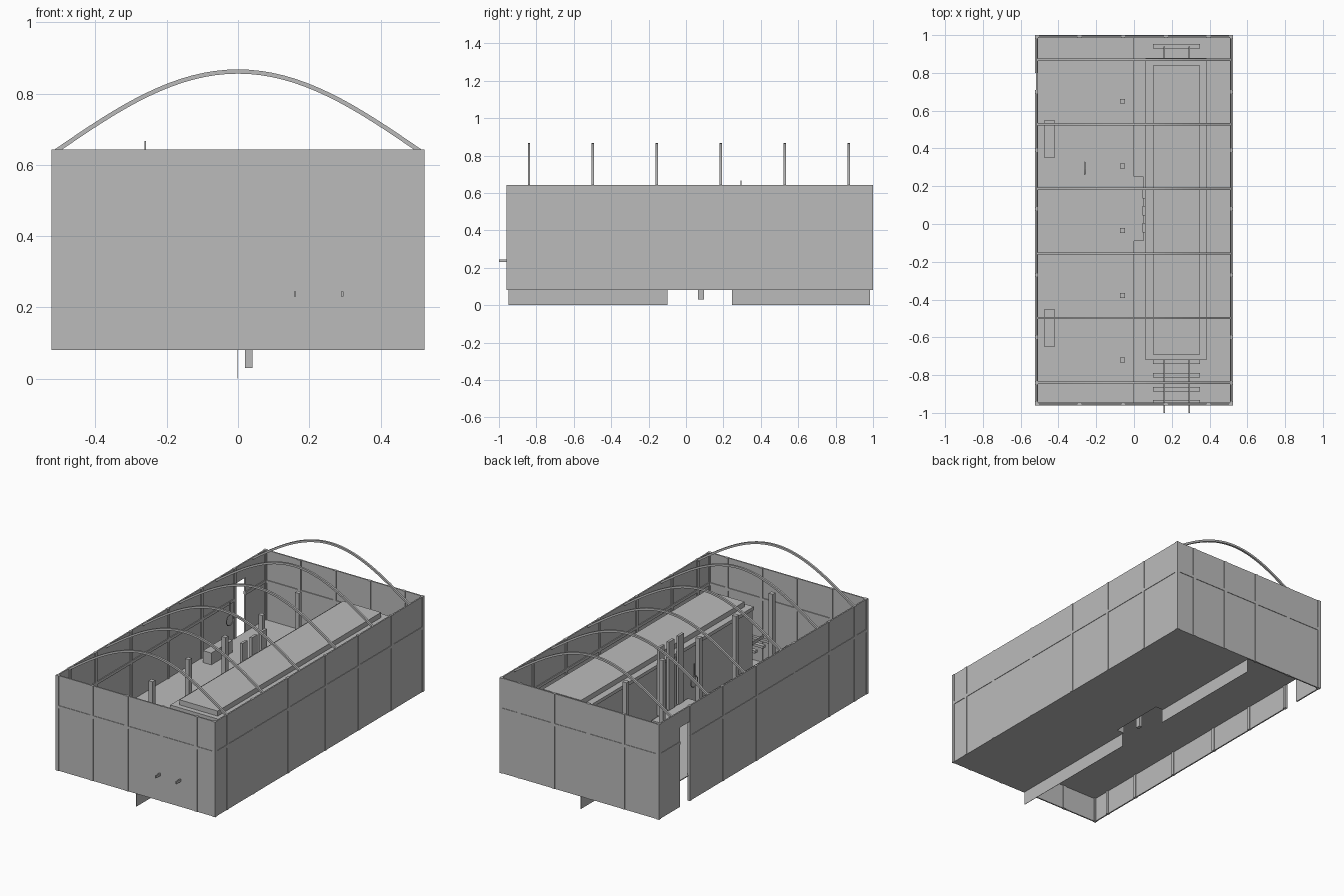
import bpy
import bmesh
import math

old = bpy.data.objects.get("Cube")
if old:
    bpy.data.objects.remove(old, do_unlink=True)

grey = bpy.data.materials.new("plain grey")
grey.use_nodes = True
grey.diffuse_color = (0.5, 0.5, 0.5, 1)
grey.node_tree.nodes["Principled BSDF"].inputs["Base Color"].default_value = (0.5, 0.5, 0.5, 1)


def finish(name, bm):
    bmesh.ops.recalc_face_normals(bm, faces=bm.faces)
    mesh = bpy.data.meshes.new(name)
    bm.to_mesh(mesh)
    bm.free()
    mesh.materials.append(grey)
    ob = bpy.data.objects.new(name, mesh)
    bpy.context.collection.objects.link(ob)
    return ob


def boxes(name, spans):
    """One object made of boxes, each given as x, y and z ranges."""
    bm = bmesh.new()
    for span in spans:
        made = bmesh.ops.create_cube(bm, size=1)["verts"]
        for v in made:
            v.co = [lo + (hi - lo) * (c + 0.5) for c, (lo, hi) in zip(v.co, span)]
    return finish(name, bm)


X, FRONT, BACK = 0.523, -0.96, 1.0
BASE, TOP, DECK = 0.08, 0.643, 0.23
REC, THICK = 0.003, 0.011
FULL = (BASE, TOP)
BEAM = (0.45, 0.467)
DOOR = (0.71, 0.80)
HEAD = 0.55


def around(c, w):
    return (c - w / 2, c + w / 2)


# Thin outer walls, with a doorway on the right side
inner = (-X + REC, X - REC)
boxes("front_wall", [(inner, (FRONT + REC, FRONT + THICK), FULL)])
boxes("back_wall", [(inner, (BACK - THICK, BACK - REC), FULL)])
boxes("left_wall", [((X - THICK, X - REC), (FRONT + REC, BACK - REC), FULL)])
right = (-X + REC, -X + THICK)
boxes("right_wall", [
    (right, (FRONT + REC, DOOR[0]), FULL),
    (right, (DOOR[1], BACK - REC), FULL),
    (right, DOOR, (HEAD, TOP))])

# Wall posts and the horizontal beams between them
end_x = (-0.513, -0.288, -0.057, 0.17, 0.395, 0.513)
side_y = (-0.95, -0.84, -0.60, -0.27, 0.08, 0.39, 0.70, 0.99)
for name, ys in (("front", (FRONT, FRONT + 0.016)), ("back", (BACK - 0.016, BACK))):
    boxes(name + "_wall_posts", [(around(x, 0.02), ys, FULL) for x in end_x])
    boxes(name + "_wall_beam", [((-X, X), ys, BEAM)])
for name, xs in (("left", (X - 0.016, X)), ("right", (-X, -X + 0.016))):
    boxes(name + "_wall_posts", [(xs, around(y, 0.018), FULL) for y in side_y])
    if name == "left":
        parts = [(FRONT, BACK)]
    else:
        parts = [(FRONT, DOOR[0]), (DOOR[1], BACK)]
    boxes(name + "_wall_beam", [(xs, ys, BEAM) for ys in parts])


# Roof arches
def arch(name, y, w=0.012, thick=0.012, steps=32):
    bm = bmesh.new()
    rings = []
    for i in range(steps + 1):
        x = -0.515 + 1.03 * i / steps
        a = math.pi * x / 1.03
        z = TOP + 0.225 * math.cos(a)
        slope = -0.225 * math.pi / 1.03 * math.sin(a)
        n = math.hypot(1, slope)
        ring = []
        for dy, d in ((-1, 0), (1, 0), (1, 1), (-1, 1)):
            down = d * thick / n
            ring.append(bm.verts.new((x + slope * down, y + dy * w / 2, z - down)))
        rings.append(ring)
    for a, b in zip(rings, rings[1:]):
        for k in range(4):
            bm.faces.new((a[k], a[k - 1], b[k - 1], b[k]))
    bm.faces.new(rings[0])
    bm.faces.new(rings[-1])
    finish(name, bm)


for i in range(6):
    arch("roof_arch_%d" % (i + 1), -0.84 + 0.342 * i)

# Raised deck on the right, low floor on the left with a notch cut out
NOTCH = (-0.09, 0.25)
ys = (FRONT + THICK, BACK - THICK)
boxes("raised_deck", [((-X + THICK, 0), ys, (DECK - 0.005, DECK)),
                      ((0, 0.05), NOTCH, (DECK - 0.005, DECK))])
low = (BASE, BASE + 0.005)
boxes("low_floor", [((0.05, X - THICK), ys, low),
                    ((0, 0.05), (ys[0], NOTCH[0]), low),
                    ((0, 0.05), (NOTCH[1], ys[1]), low)])
boxes("deck_riser", [((-0.002, 0), (-0.95, -0.10), (0, DECK)),
                     ((-0.002, 0), (0.245, 0.985), (0, DECK)),
                     ((0.048, 0.05), NOTCH, (BASE, DECK)),
                     ((0, 0.05), around(NOTCH[0], 0.002), (BASE, DECK)),
                     ((0, 0.05), around(NOTCH[1], 0.002), (BASE, DECK))])

# Long chamber with a stepped lid
boxes("chamber_body", [((0.065, 0.38), (-0.715, 0.875), (BASE, 0.51))])
boxes("chamber_rim", [((0.06, 0.385), (-0.72, 0.88), (0.51, 0.53))])
boxes("chamber_lid", [((0.10, 0.35), (-0.69, 0.84), (0.53, 0.56))])

# Track running through the chamber
boxes("track_rails", [(around(x, 0.007), (-1.0, 0.94), (0.23, 0.245)) for x in (0.16, 0.293)])
boxes("track_sleepers", [((0.10, 0.35), around(y, 0.024), (0.215, 0.23))
                         for y in (-0.945, -0.875, -0.80, -0.73, 0.94)])

# Row of inner columns
boxes("inner_columns", [(around(-0.06, 0.026), around(-0.72 + 0.3425 * i, 0.026), (DECK, TOP))
                        for i in range(5)])

# Tall service panels beside the chamber
boxes("service_panels", [((0.045, 0.06), around(y, 0.05), (DECK, 0.635))
                         for y in (-0.02, 0.07, 0.16)])
boxes("service_post", [(around(0.03, 0.02), around(0.08, 0.03), (0.03, BASE + 0.02))])

# Low cabinets along the right wall
boxes("wall_cabinets", [((-0.475, -0.42), around(y, 0.20), (DECK, 0.30)) for y in (0.45, -0.55)])

# Hanging hook made of a rod and a ring
boxes("hook_rod", [(around(-0.26, 0.004), around(0.295, 0.006), (0.59, 0.667))])
bpy.ops.mesh.primitive_torus_add(location=(-0.26, 0.295, 0.56), rotation=(0, math.pi / 2, 0),
                                 major_radius=0.032, minor_radius=0.003,
                                 major_segments=24, minor_segments=6)
ring = bpy.context.object
ring.name = "hook_ring"
ring.data.materials.append(grey)
